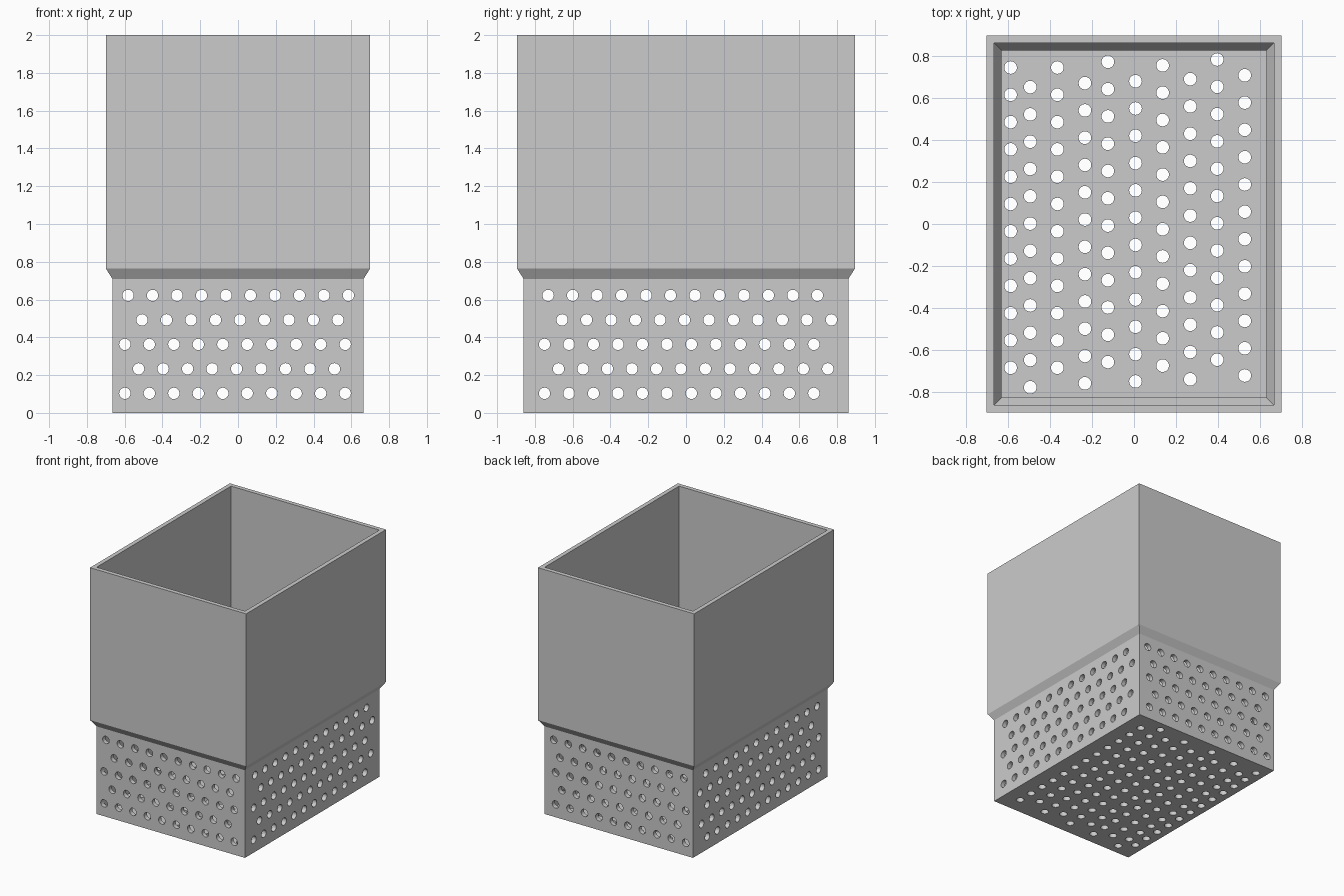
import bpy
import bmesh
import math
from mathutils import Matrix, Vector

cube = bpy.data.objects.get("Cube")
if cube:
    bpy.data.objects.remove(cube, do_unlink=True)

HOLE_R = 0.03
PITCH = 0.1296
WALL = 0.035

# Single grey material
grey = bpy.data.materials.new("light grey")
grey.use_nodes = True
colour = (0.6, 0.6, 0.6, 1)
grey.diffuse_color = colour
grey.node_tree.nodes["Principled BSDF"].inputs["Base Color"].default_value = colour


def make_object(name, bm):
    bmesh.ops.recalc_face_normals(bm, faces=bm.faces)
    mesh = bpy.data.meshes.new(name)
    bm.to_mesh(mesh)
    bm.free()
    mesh.materials.append(grey)
    obj = bpy.data.objects.new(name, mesh)
    bpy.context.collection.objects.link(obj)
    return obj


# Open box with a stepped wall: rectangular loops up the outside, down the inside
HX, HY = 0.70, 0.895
STEP = 0.035
profile = [(STEP, 0), (STEP, 0.71), (0, 0.765), (0, 2),
           (WALL, 2), (WALL, 0.765), (STEP + WALL, 0.71), (STEP + WALL, WALL)]
bm = bmesh.new()
rings = []
for inset, z in profile:
    x, y = HX - inset, HY - inset
    rings.append([bm.verts.new((sx * x, sy * y, z))
                  for sx, sy in ((-1, -1), (1, -1), (1, 1), (-1, 1))])
for a, b in zip(rings, rings[1:]):
    for i in range(4):
        j = (i + 1) % 4
        bm.faces.new((a[i], a[j], b[j], b[i]))
bm.faces.new(rings[0])
bm.faces.new(rings[-1])
box = make_object("perforated_box", bm)


def hole_cutter(name, centres, axis, length):
    """Parallel cylinders along one axis, joined in one cutter."""
    bm = bmesh.new()
    turn = Vector((0, 0, 1)).rotation_difference(Vector(axis)).to_matrix().to_4x4()
    for c in centres:
        bmesh.ops.create_cone(bm, cap_ends=True, segments=24, radius1=HOLE_R,
                              radius2=HOLE_R, depth=length,
                              matrix=Matrix.Translation(c) @ turn)
    cutter = make_object(name, bm)
    cutter.hide_render = True
    return cutter


# Wall holes: five rows, each with its own start and count
row_z = [0.622 - i * PITCH for i in range(5)]
front_rows = [(-0.582, 10), (-0.508, 9), (-0.599, 10), (-0.526, 9), (-0.599, 10)]
side_starts = [-0.73, -0.656, -0.749, -0.675, -0.749]
front_holes = [(start + i * PITCH, 0, z)
               for z, (start, count) in zip(row_z, front_rows) for i in range(count)]
side_holes = [(0, start + i * PITCH, z)
              for z, start in zip(row_z, side_starts) for i in range(12)]

# Floor holes: ten columns of twelve
floor_columns = [(-0.586, 0.743), (-0.493, 0.65), (-0.364, 0.743), (-0.233, 0.669),
                 (-0.124, 0.77), (0.007, 0.678), (0.136, 0.753), (0.267, 0.688),
                 (0.395, 0.781), (0.526, 0.706)]
floor_holes = [(x, start - i * PITCH, 0.015)
               for x, start in floor_columns for i in range(12)]

cutters = [hole_cutter("front_hole_cutter", front_holes, (0, 1, 0), 2.2),
           hole_cutter("side_hole_cutter", side_holes, (1, 0, 0), 2.2),
           hole_cutter("floor_hole_cutter", floor_holes, (0, 0, 1), 0.08)]
for cutter in cutters:
    mod = box.modifiers.new(cutter.name, 'BOOLEAN')
    mod.operation = 'DIFFERENCE'
    mod.solver = 'EXACT'
    mod.object = cutter

# Bake the holes into the box and drop the cutters
bpy.context.view_layer.update()
result = box.evaluated_get(bpy.context.evaluated_depsgraph_get())
mesh = bpy.data.meshes.new_from_object(result)
box.modifiers.clear()
box.data = mesh
mesh.name = "perforated_box"
for cutter in cutters:
    bpy.data.objects.remove(cutter, do_unlink=True)

# Round hole walls shade smoothly, box edges stay sharp
bpy.ops.object.select_all(action='DESELECT')
box.select_set(True)
bpy.context.view_layer.objects.active = box
bpy.ops.object.shade_smooth_by_angle(angle=math.radians(20))
